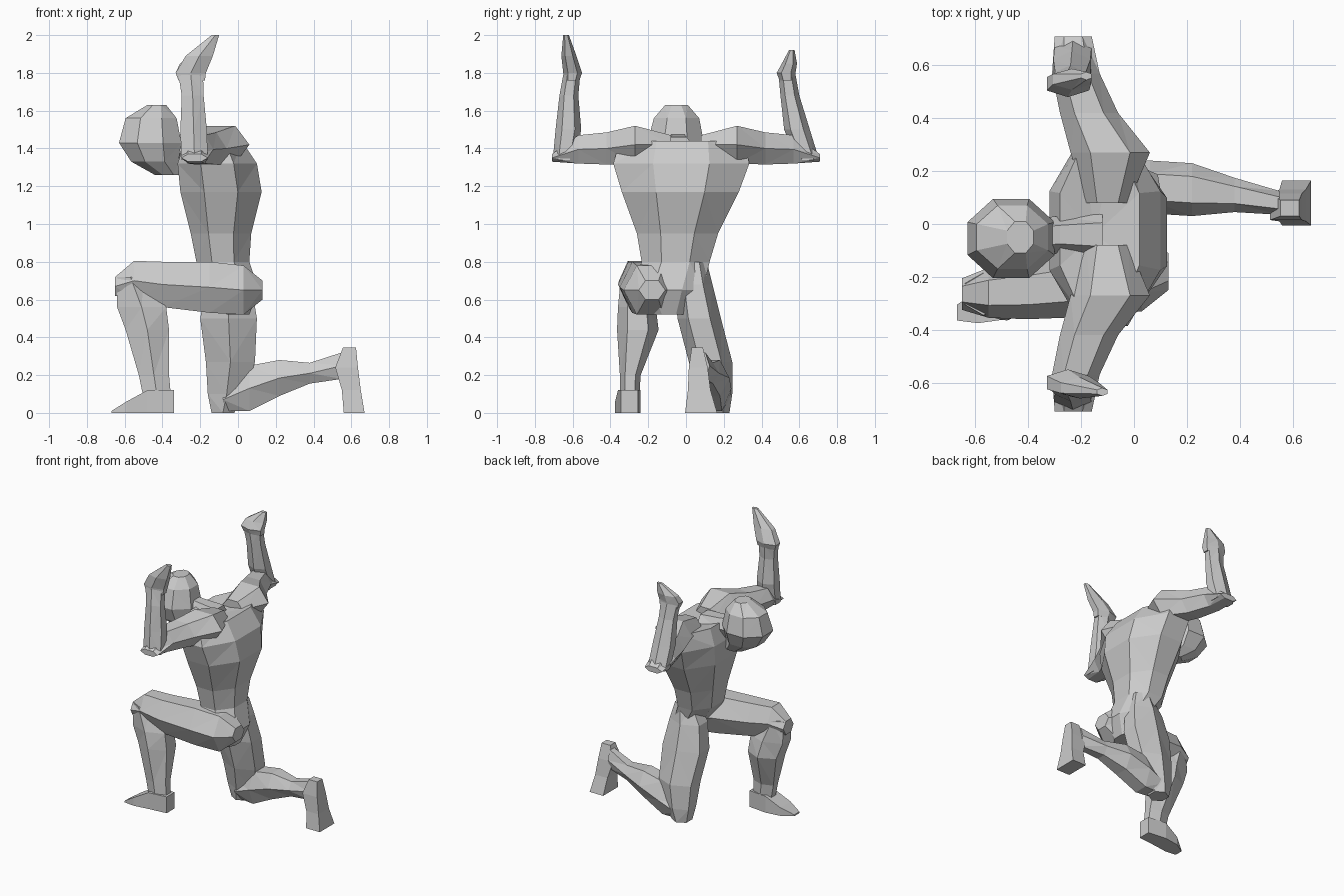
import bpy, bmesh
from math import pi, sin, cos
from mathutils import Vector

# cross-section directions (a, b) for sections stacked along each axis
DIRS = {
    'x': (Vector((0, 0, 1)), Vector((0, 1, 0))),
    'y': (Vector((0, 0, 1)), Vector((1, 0, 0))),
    'z': (Vector((1, 0, 0)), Vector((0, 1, 0))),
}


def loft(name, axis, rings, n=6, dip=None):
    """Faceted body part from rings of (x, y, z, half size a, half size b)."""
    da, db = DIRS[axis]
    angles = [pi / n + 2 * pi * i / n for i in range(n)]
    ma = max(cos(t) for t in angles)
    mb = max(sin(t) for t in angles)
    bm = bmesh.new()
    loops = []
    for x, y, z, a, b in rings:
        c = Vector((x, y, z))
        loops.append([bm.verts.new(c + da * (a * cos(t) / ma) + db * (b * sin(t) / mb))
                      for t in angles])
    for lo, hi in zip(loops, loops[1:]):
        for i in range(n):
            j = (i + 1) % n
            bm.faces.new((lo[i], lo[j], hi[j], hi[i]))
    bm.faces.new(loops[0])
    if dip:
        tip = bm.verts.new(dip)
        for i in range(n):
            bm.faces.new((loops[-1][i], loops[-1][(i + 1) % n], tip))
    else:
        bm.faces.new(loops[-1])
    bmesh.ops.recalc_face_normals(bm, faces=bm.faces)
    bmesh.ops.triangulate(bm, faces=bm.faces)
    me = bpy.data.meshes.new(name)
    bm.to_mesh(me)
    bm.free()
    ob = bpy.data.objects.new(name, me)
    bpy.context.collection.objects.link(ob)
    return ob


# torso, hollowed between the shoulders
loft("torso", 'z', [
    (0.00, -0.09, 0.52, 0.06, 0.09),
    (0.00, -0.10, 0.65, 0.11, 0.19),
    (-0.08, -0.055, 0.80, 0.14, 0.18),
    (-0.09, -0.045, 0.95, 0.16, 0.215),
    (-0.09, -0.03, 1.17, 0.215, 0.31),
    (-0.11, -0.025, 1.32, 0.21, 0.36),
    (-0.13, -0.02, 1.44, 0.15, 0.33),
], n=8, dip=(-0.15, -0.04, 1.40))

# neck and bowed head
loft("neck", 'x', [
    (-0.12, -0.04, 1.39, 0.07, 0.09),
    (-0.28, -0.04, 1.40, 0.07, 0.07),
    (-0.40, -0.05, 1.42, 0.07, 0.07),
])
loft("head", 'z', [
    (-0.37, -0.05, 1.26, 0.07, 0.06),
    (-0.44, -0.06, 1.33, 0.125, 0.11),
    (-0.465, -0.055, 1.43, 0.165, 0.15),
    (-0.46, -0.05, 1.56, 0.135, 0.12),
    (-0.43, -0.05, 1.63, 0.05, 0.06),
], n=8)


def arm(side, s, wrist_y, tip):
    """Raised arm: shoulder and upper arm, forearm, bent-back hand."""
    loft(side + "_upper_arm", 'y', [
        (-0.10, s * 0.08, 1.42, 0.05, 0.08),
        (-0.09, s * 0.27, 1.42, 0.10, 0.15),
        (-0.17, s * 0.42, 1.40, 0.085, 0.11),
        (-0.22, s * 0.57, 1.395, 0.075, 0.09),
        (-0.23, s * 0.71, 1.35, 0.02, 0.07),
    ])
    wy = s * wrist_y
    loft(side + "_forearm", 'z', [
        (-0.23, s * 0.645, 1.34, 0.07, 0.06),
        (-0.235, s * (0.32 + wrist_y / 2), 1.50, 0.07, 0.068),
        (-0.24, wy + s * 0.015, 1.68, 0.058, 0.05),
        (-0.25, wy, 1.79, 0.065, 0.045),
    ])
    tx, ty, tz = tip
    loft(side + "_hand", 'z', [
        (-0.245, wy, 1.76, 0.07, 0.04),
        (-0.25, wy - s * 0.005, 1.80, 0.08, 0.05),
        ((tx - 0.29) / 2, (wy + ty) / 2, (1.78 + tz) / 2, 0.072, 0.04),
        (tx, ty, tz, 0.02, 0.015),
    ])


arm("left", -1, 0.605, (-0.12, -0.635, 2.0))
arm("right", 1, 0.535, (-0.18, 0.56, 1.92))

# front leg, knee raised
loft("front_thigh", 'x', [
    (0.13, -0.18, 0.65, 0.05, 0.07),
    (0.03, -0.19, 0.65, 0.13, 0.14),
    (-0.15, -0.22, 0.665, 0.135, 0.13),
    (-0.40, -0.25, 0.68, 0.12, 0.11),
    (-0.55, -0.26, 0.70, 0.105, 0.095),
    (-0.65, -0.265, 0.67, 0.05, 0.06),
])
loft("front_shin", 'z', [
    (-0.42, -0.30, 0.03, 0.07, 0.05),
    (-0.445, -0.295, 0.20, 0.08, 0.055),
    (-0.48, -0.255, 0.44, 0.115, 0.11),
    (-0.51, -0.26, 0.56, 0.13, 0.10),
    (-0.57, -0.265, 0.72, 0.07, 0.08),
])
loft("front_foot", 'x', [
    (-0.34, -0.30, 0.06, 0.06, 0.045),
    (-0.48, -0.30, 0.06, 0.06, 0.06),
    (-0.59, -0.315, 0.03, 0.03, 0.06),
    (-0.67, -0.335, 0.005, 0.005, 0.03),
], n=4)

# back leg, kneeling
loft("back_thigh", 'z', [
    (-0.08, 0.16, 0.00, 0.06, 0.07),
    (-0.06, 0.155, 0.10, 0.10, 0.09),
    (-0.04, 0.13, 0.27, 0.13, 0.115),
    (-0.05, 0.07, 0.50, 0.15, 0.115),
    (-0.05, 0.04, 0.68, 0.12, 0.10),
    (-0.03, 0.03, 0.80, 0.07, 0.08),
])
loft("back_shin", 'x', [
    (-0.08, 0.15, 0.07, 0.06, 0.08),
    (0.06, 0.14, 0.13, 0.12, 0.10),
    (0.22, 0.13, 0.185, 0.095, 0.10),
    (0.38, 0.11, 0.21, 0.055, 0.065),
    (0.55, 0.08, 0.25, 0.07, 0.045),
])
loft("back_foot", 'z', [
    (0.615, 0.08, 0.00, 0.055, 0.085),
    (0.60, 0.07, 0.12, 0.05, 0.06),
    (0.575, 0.065, 0.24, 0.06, 0.05),
    (0.59, 0.06, 0.345, 0.035, 0.03),
], n=4)
